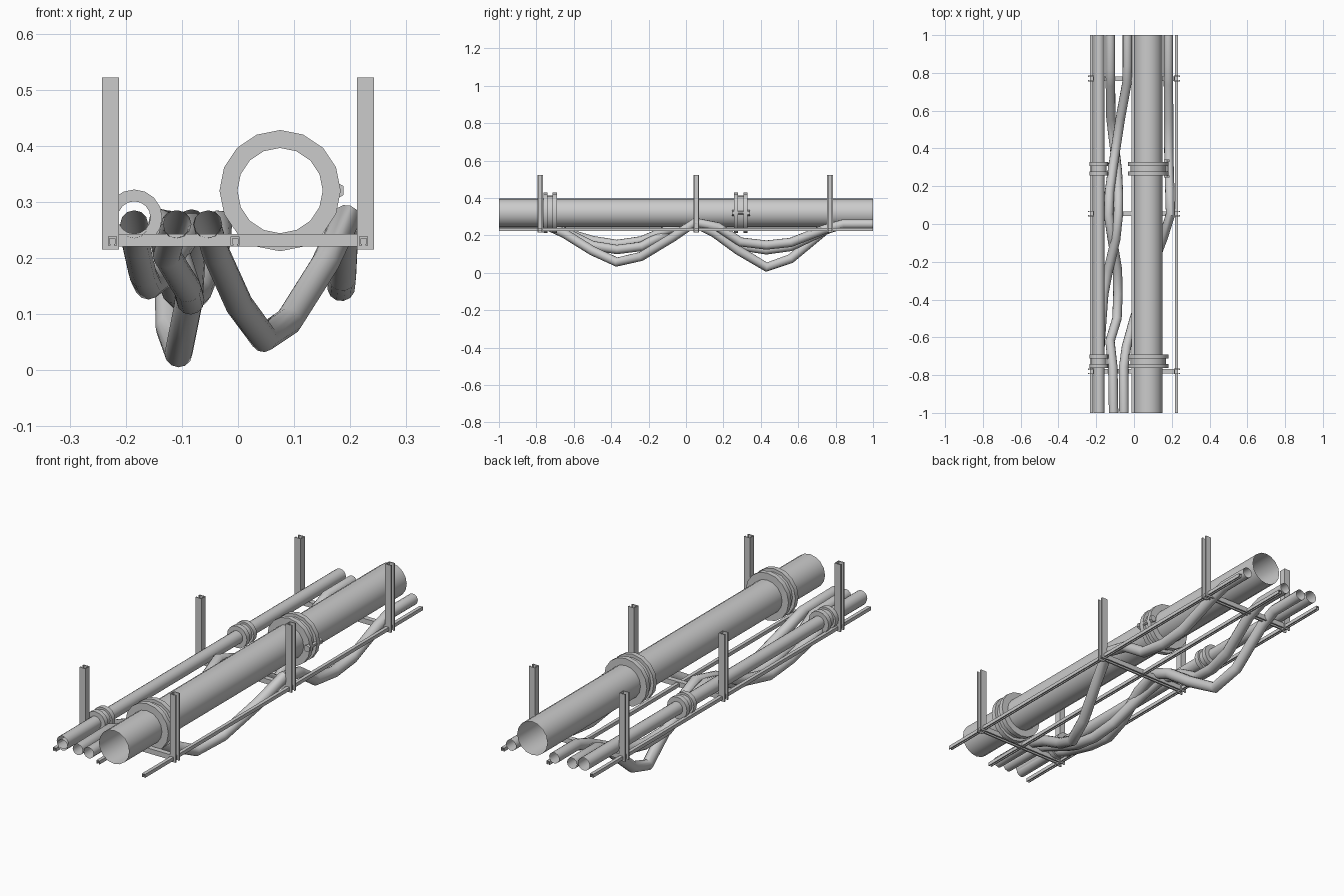
import bpy, bmesh, math
from mathutils import Vector

if "Cube" in bpy.data.objects:
    bpy.data.objects.remove(bpy.data.objects["Cube"])


def finish(name, bm, smooth=False):
    bmesh.ops.recalc_face_normals(bm, faces=bm.faces[:])
    me = bpy.data.meshes.new(name)
    bm.to_mesh(me)
    bm.free()
    ob = bpy.data.objects.new(name, me)
    bpy.context.collection.objects.link(ob)
    if smooth:
        shade(ob)
    return ob


def shade(ob):
    bpy.ops.object.select_all(action='DESELECT')
    bpy.context.view_layer.objects.active = ob
    ob.select_set(True)
    bpy.ops.object.shade_smooth_by_angle(angle=math.radians(40))


def channel(name, start, end, opening, w, h, t=0.004, lip=0.007):
    """Lipped C-channel from start to end, slot facing 'opening'."""
    a, b, v = Vector(start), Vector(end), Vector(opening)
    u = (b - a).normalized().cross(v)
    W, H = w / 2, h / 2
    prof = [(-W, -H), (W, -H), (W, H), (W - lip, H), (W - lip, H - t), (W - t, H - t),
            (W - t, t - H), (t - W, t - H), (t - W, H - t), (lip - W, H - t), (lip - W, H), (-W, H)]
    bm = bmesh.new()
    f = bm.faces.new([bm.verts.new(a + u * p + v * q) for p, q in prof])
    ext = bmesh.ops.extrude_face_region(bm, geom=[f], use_keep_orig=True)
    bmesh.ops.translate(bm, vec=b - a, verts=[g for g in ext['geom'] if isinstance(g, bmesh.types.BMVert)])
    return finish(name, bm)


def lathe(name, x, z, prof, sides=16, closed=False):
    """Revolve (y, radius) points about a y-parallel axis."""
    bm = bmesh.new()
    rings = [[bm.verts.new((x + r * math.sin(2 * math.pi * i / sides), y,
                            z + r * math.cos(2 * math.pi * i / sides))) for i in range(sides)]
             for y, r in prof]
    pairs = list(zip(rings, rings[1:])) + ([(rings[-1], rings[0])] if closed else [])
    for p, q in pairs:
        for i in range(sides):
            j = (i + 1) % sides
            bm.faces.new((p[i], p[j], q[j], q[i]))
    return finish(name, bm, True)


def ring(name, x, z, y, half, r0, r1, sides=16):
    return lathe(name, x, z, [(y - half, r0), (y - half, r1), (y + half, r1), (y + half, r0)], sides, True)


def cable(name, pts, r=0.025):
    cu = bpy.data.curves.new(name, 'CURVE')
    cu.dimensions = '3D'
    cu.bevel_depth = r
    cu.bevel_resolution = 4
    sp = cu.splines.new('POLY')
    sp.points.add(len(pts) - 1)
    for p, (y, x, z) in zip(sp.points, pts):
        p.co = (x, y, z, 1)
    ob = bpy.data.objects.new(name, cu)
    bpy.context.collection.objects.link(ob)
    bpy.ops.object.select_all(action='DESELECT')
    bpy.context.view_layer.objects.active = ob
    ob.select_set(True)
    bpy.ops.object.convert(target='MESH')
    shade(bpy.context.view_layer.objects.active)


# hanger frames: two posts and a crossbar each
for n, y in enumerate((-0.78, 0.055, 0.77)):
    for s, side in ((-1, 'left'), (1, 'right')):
        channel(f'{side}_hanger_post_{n}', (s * 0.2275, y, 0.215), (s * 0.2275, y, 0.522), (s, 0, 0), 0.03, 0.03)
    channel(f'crossbar_{n}', (-0.215, y, 0.2315), (0.215, y, 0.2315), (0, 0, -1), 0.024, 0.023)

# long tray rails
for n, x in enumerate((-0.224, -0.005, 0.224)):
    channel(f'tray_rail_{n}', (x, -1, 0.23), (x, 1, 0.23), (0, 0, -1), 0.016, 0.016, 0.003, 0.005)

# pipes with paired flange joints
for kind, x, z, r, R in (('main', 0.075, 0.32, 0.076, 0.108), ('small', -0.185, 0.272, 0.029, 0.05)):
    lathe(f'{kind}_pipe', x, z, [(-1, r), (1, r)])
    for n, y in enumerate((-0.727, 0.293)):
        ring(f'{kind}_joint_collar_{n}', x, z, y, 0.03, r, r + (R - r) * 0.55)
        for s in (-1, 1):
            ring(f'{kind}_flange_{n}_{"near" if s < 0 else "far"}', x, z, y + s * 0.025, 0.011, r, R)

# flange bolt on the main pipe
lathe('flange_bolt', 0.174, 0.32, [(0.245, 0), (0.245, 0.016), (0.257, 0.016), (0.257, 0.009), (0.329, 0.009),
                                   (0.329, 0.016), (0.341, 0.016), (0.341, 0)], 6)

# sagging cables, points as (y, x, z)
cable('left_cable', [
    (-1, -0.185, 0.26), (-0.76, -0.185, 0.26), (-0.68, -0.182, 0.225), (-0.5, -0.17, 0.172), (-0.37, -0.16, 0.151),
    (-0.24, -0.135, 0.17), (-0.08, -0.097, 0.235), (0.05, -0.083, 0.262), (0.15, -0.082, 0.215),
    (0.28, -0.088, 0.12), (0.43, -0.106, 0.03), (0.56, -0.122, 0.075), (0.74, -0.125, 0.225),
    (0.82, -0.125, 0.26), (1, -0.125, 0.26)])
cable('middle_cable', [
    (-1, -0.108, 0.26), (-0.76, -0.112, 0.26), (-0.62, -0.127, 0.205), (-0.5, -0.09, 0.145), (-0.37, -0.085, 0.124),
    (-0.24, -0.088, 0.14), (-0.08, -0.115, 0.222), (0.05, -0.135, 0.262), (0.17, -0.13, 0.222),
    (0.3, -0.112, 0.142), (0.43, -0.092, 0.122), (0.56, -0.072, 0.14), (0.75, -0.037, 0.23),
    (0.84, -0.035, 0.26), (1, -0.035, 0.26)])
cable('right_cable', [
    (-1, -0.053, 0.26), (-0.76, -0.055, 0.26), (-0.65, -0.04, 0.21), (-0.5, 0.002, 0.117), (-0.37, 0.046, 0.057),
    (-0.24, 0.09, 0.087), (-0.07, 0.155, 0.19), (0.05, 0.193, 0.27), (0.17, 0.19, 0.245),
    (0.29, 0.186, 0.165), (0.43, 0.184, 0.148), (0.56, 0.184, 0.162), (0.74, 0.182, 0.232),
    (0.84, 0.182, 0.26), (1, 0.182, 0.26)])
